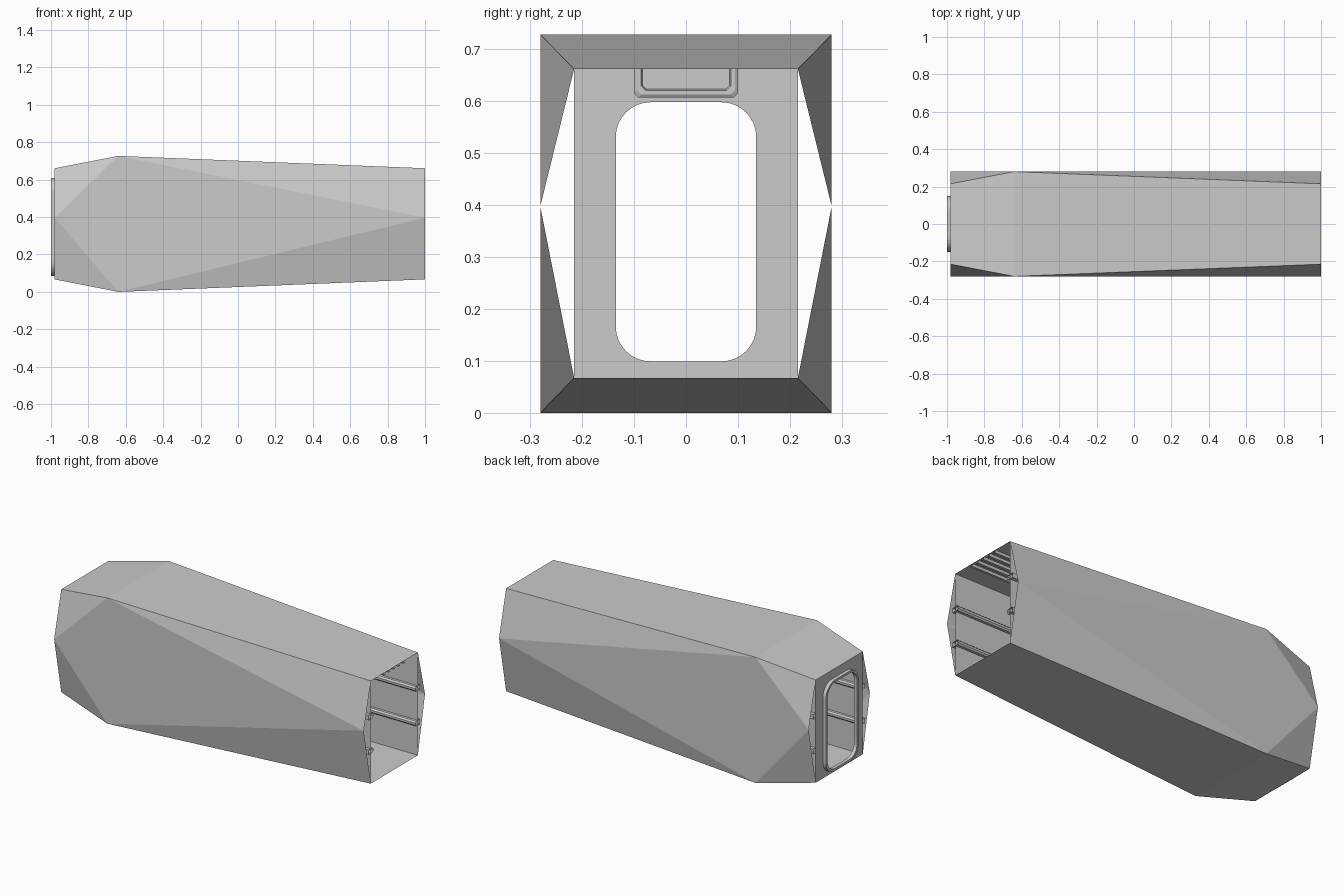
import bpy, bmesh, math

if "Cube" in bpy.data.objects:
    bpy.data.objects.remove(bpy.data.objects["Cube"])

X0, X1, XM = -0.98, 1.0, -0.64      # rear end, front end, widest station
W, H = 0.28, 0.727                  # half width and height at the widest station
IW, Z0, Z1, ZM = 0.215, 0.067, 0.661, 0.397   # corridor half width, floor, ceiling, side point


def make(name, verts, faces, recalc=True):
    me = bpy.data.meshes.new(name)
    me.from_pydata(verts, [], faces)
    if recalc:
        bm = bmesh.new()
        bm.from_mesh(me)
        bmesh.ops.recalc_face_normals(bm, faces=bm.faces)
        bm.to_mesh(me)
        bm.free()
    ob = bpy.data.objects.new(name, me)
    bpy.context.collection.objects.link(ob)
    return ob


def extrude(name, profile, xa, xb, closed=True):
    """Open-ended sheet swept along x from a (y, z) profile."""
    n = len(profile)
    verts = [(x, y, z) for x in (xa, xb) for y, z in profile]
    faces = [(i, (i + 1) % n, (i + 1) % n + n, i + n)
             for i in range(n if closed else n - 1)]
    return make(name, verts, faces)


def round_rect(hw, za, zb, r, seg=8):
    pts = []
    for cy, cz, a0 in ((hw - r, zb - r, 0), (-hw + r, zb - r, 90),
                       (-hw + r, za + r, 180), (hw - r, za + r, 270)):
        for k in range(seg + 1):
            a = math.radians(a0 + 90 * k / seg)
            pts.append((cy + r * math.cos(a), cz + r * math.sin(a)))
    return pts


def ring(name, loops):
    """Join successive (x, profile) loops into a closed ring."""
    n, m = len(loops[0][1]), len(loops)
    verts = [(x, y, z) for x, prof in loops for y, z in prof]
    faces = []
    for j in range(m):
        a, b = j * n, (j + 1) % m * n
        faces += [(a + i, a + (i + 1) % n, b + (i + 1) % n, b + i) for i in range(n)]
    return make(name, verts, faces)


# Faceted outer hull
v, f = [], []
for s in (-1, 1):
    b = len(v)
    for x in (X0, X1):
        v += [(x, s * IW, Z0), (x, s * W, ZM), (x, s * IW, Z1)]
    v += [(XM, s * W, 0), (XM, s * W, H)]
    f += [tuple(b + i for i in t) for t in
          ((0, 1, 6), (1, 2, 7), (3, 6, 4), (4, 7, 5), (1, 6, 4, 7))]
f += [(0, 6, 14, 8), (6, 3, 11, 14), (2, 7, 15, 10), (7, 5, 13, 15)]
make("outer_hull", v, f)

# Inner corridor walls, floor and ceiling
extrude("corridor_lining", [(-IW, Z0), (IW, Z0), (IW, Z1), (-IW, Z1)], X0, X1)

# Wall rails, two on each side
for s, side in ((-1, "right"), (1, "left")):
    for z, level in ((0.255, "lower"), (0.455, "upper")):
        prof = [(s * y, z + dz) for y, dz in
                ((0.236, -0.014), (0.2, -0.014), (0.192, -0.006),
                 (0.192, 0.006), (0.2, 0.014), (0.236, 0.014))]
        extrude(f"{side}_{level}_rail", prof, X0, X1)

# Ceiling strips
for i in range(5):
    y = -0.09 + i * 0.045
    extrude(f"ceiling_strip_{i + 1}",
            [(y - 0.01, Z1), (y - 0.007, Z1 - 0.014), (y + 0.007, Z1 - 0.014), (y + 0.01, Z1)],
            X0, X1, closed=False)

# Rear bulkhead with a rounded doorway
outer = round_rect(0.15, 0.084, 0.61, 0.08)
inner = round_rect(0.135, 0.099, 0.597, 0.067)
bm = bmesh.new()
edges = []
for loop in ([(-IW, Z0), (IW, Z0), (IW, Z1), (-IW, Z1)], outer):
    vs = [bm.verts.new((X0, y, z)) for y, z in loop]
    edges += [bm.edges.new((vs[i], vs[(i + 1) % len(vs)])) for i in range(len(vs))]
bmesh.ops.triangle_fill(bm, use_beauty=True, edges=edges, normal=(-1, 0, 0))
bmesh.ops.dissolve_limit(bm, angle_limit=0.01, verts=bm.verts, edges=bm.edges)
me = bpy.data.meshes.new("rear_bulkhead")
bm.to_mesh(me)
bm.free()
bpy.context.collection.objects.link(bpy.data.objects.new("rear_bulkhead", me))

# Door frame standing out from the bulkhead
ring("door_frame", [(-1.0, outer), (X0, outer), (X0, inner), (-1.0, inner)])


# Panel above the door, with chamfered lower corners and a raised rim
def panel(d, x):
    y, z, c = 0.1 - d, 0.606 + d, 0.008
    return [(x, -y, Z1), (x, -y, z + c), (x, -y + c, z),
            (x, y - c, z), (x, y, z + c), (x, y, Z1)]


steps = [panel(0, X0), panel(0, X0 + 0.02), panel(0.006, X0 + 0.024),
         panel(0.014, X0 + 0.024), panel(0.016, X0 + 0.014)]
v = [p for st in steps for p in st]
f = [(a * 6 + i, a * 6 + i + 1, a * 6 + i + 7, a * 6 + i + 6)
     for a in range(4) for i in range(5)]
f.append(tuple(range(24, 30)))
make("door_header_panel", v, f)
